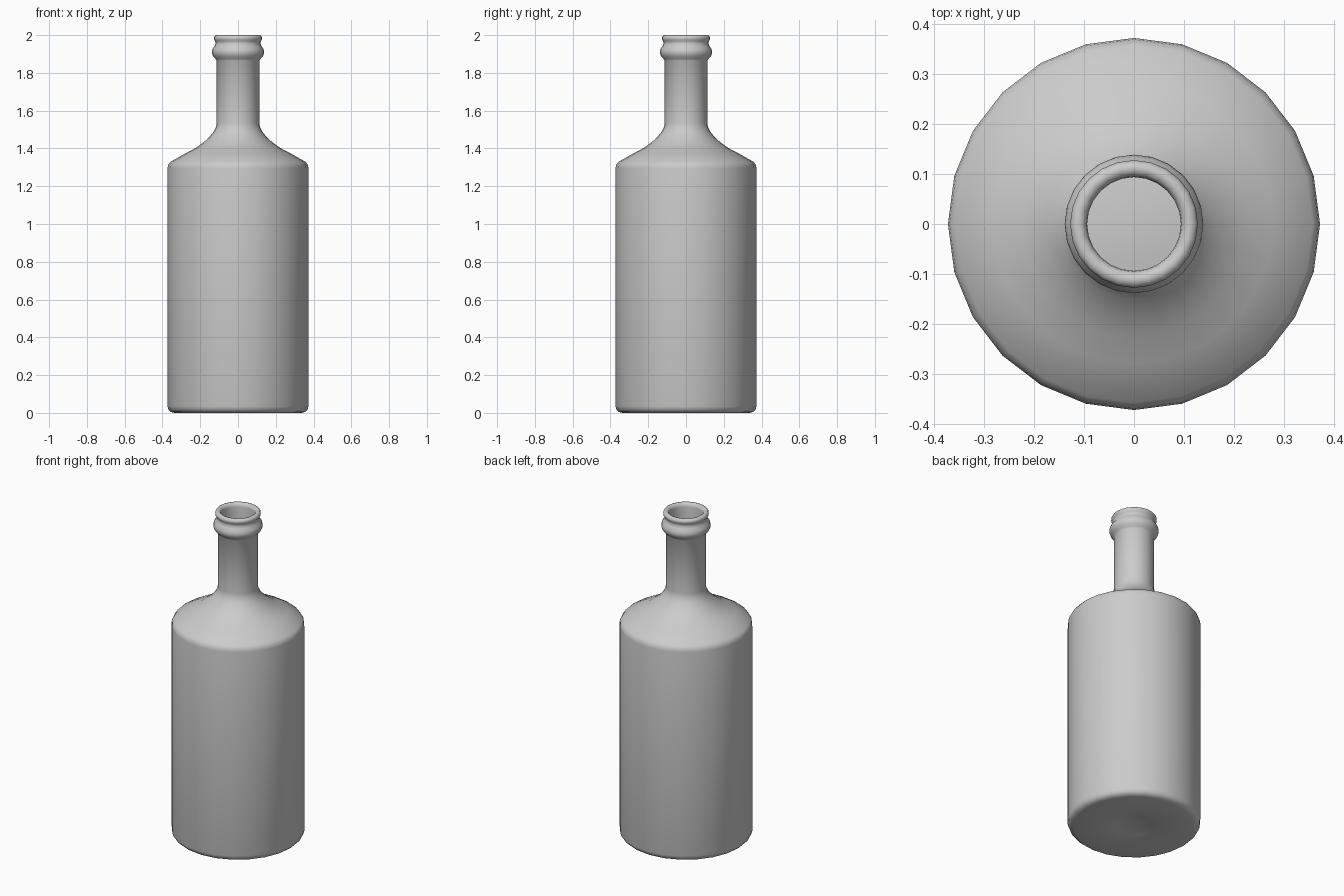
import bpy, bmesh, math

cube = bpy.data.objects.get("Cube")
if cube:
    bpy.data.objects.remove(cube, do_unlink=True)

SIDES = 24

# Single grey material
grey = bpy.data.materials.new("bottle grey")
grey.use_nodes = True
colour = (0.6, 0.6, 0.6, 1)
grey.diffuse_color = colour
grey.node_tree.nodes["Principled BSDF"].inputs["Base Color"].default_value = colour

# Outer wall (radius, height): base with shallow punt, body, shoulder, neck, ring, lip
outer = [(0, 0.02), (0.04, 0.02), (0.08, 0.016), (0.12, 0.008), (0.15, 0.003), (0.335, 0),
         (0.355, 0.005), (0.368, 0.017), (0.373, 0.035),
         (0.373, 1.295), (0.370, 1.313), (0.358, 1.329),
         (0.28, 1.373), (0.225, 1.402), (0.185, 1.43), (0.152, 1.46), (0.128, 1.49),
         (0.116, 1.515), (0.113, 1.535), (0.113, 1.865),
         (0.120, 1.875), (0.133, 1.89), (0.139, 1.908), (0.135, 1.927), (0.124, 1.943),
         (0.119, 1.956), (0.121, 1.968), (0.127, 1.976), (0.128, 1.987), (0.123, 1.996),
         (0.113, 2.0)]
# Inner wall, from the lip down to the inside floor
inner = [(0.103, 1.997), (0.096, 1.988), (0.094, 1.975), (0.094, 1.53), (0.112, 1.48),
         (0.17, 1.415), (0.27, 1.352), (0.345, 1.31), (0.353, 1.29),
         (0.353, 0.04), (0.335, 0.022), (0.15, 0.024), (0.08, 0.036), (0, 0.04)]


def lathe(name, profile):
    """Spin a closed profile about the vertical axis."""
    bm = bmesh.new()
    verts = [bm.verts.new((r, 0, z)) for r, z in profile]
    edges = [bm.edges.new(pair) for pair in zip(verts, verts[1:])]
    bmesh.ops.spin(bm, geom=verts + edges, cent=(0, 0, 0), axis=(0, 0, 1),
                   angle=math.tau, steps=SIDES)
    bmesh.ops.remove_doubles(bm, verts=bm.verts, dist=0.0005)
    bmesh.ops.recalc_face_normals(bm, faces=bm.faces)
    mesh = bpy.data.meshes.new(name)
    bm.to_mesh(mesh)
    bm.free()
    mesh.materials.append(grey)
    obj = bpy.data.objects.new(name, mesh)
    bpy.context.collection.objects.link(obj)
    return obj


bottle = lathe("bottle", outer + inner)
bpy.ops.object.select_all(action='DESELECT')
bottle.select_set(True)
bpy.context.view_layer.objects.active = bottle
bpy.ops.object.shade_smooth_by_angle(angle=math.radians(50))
